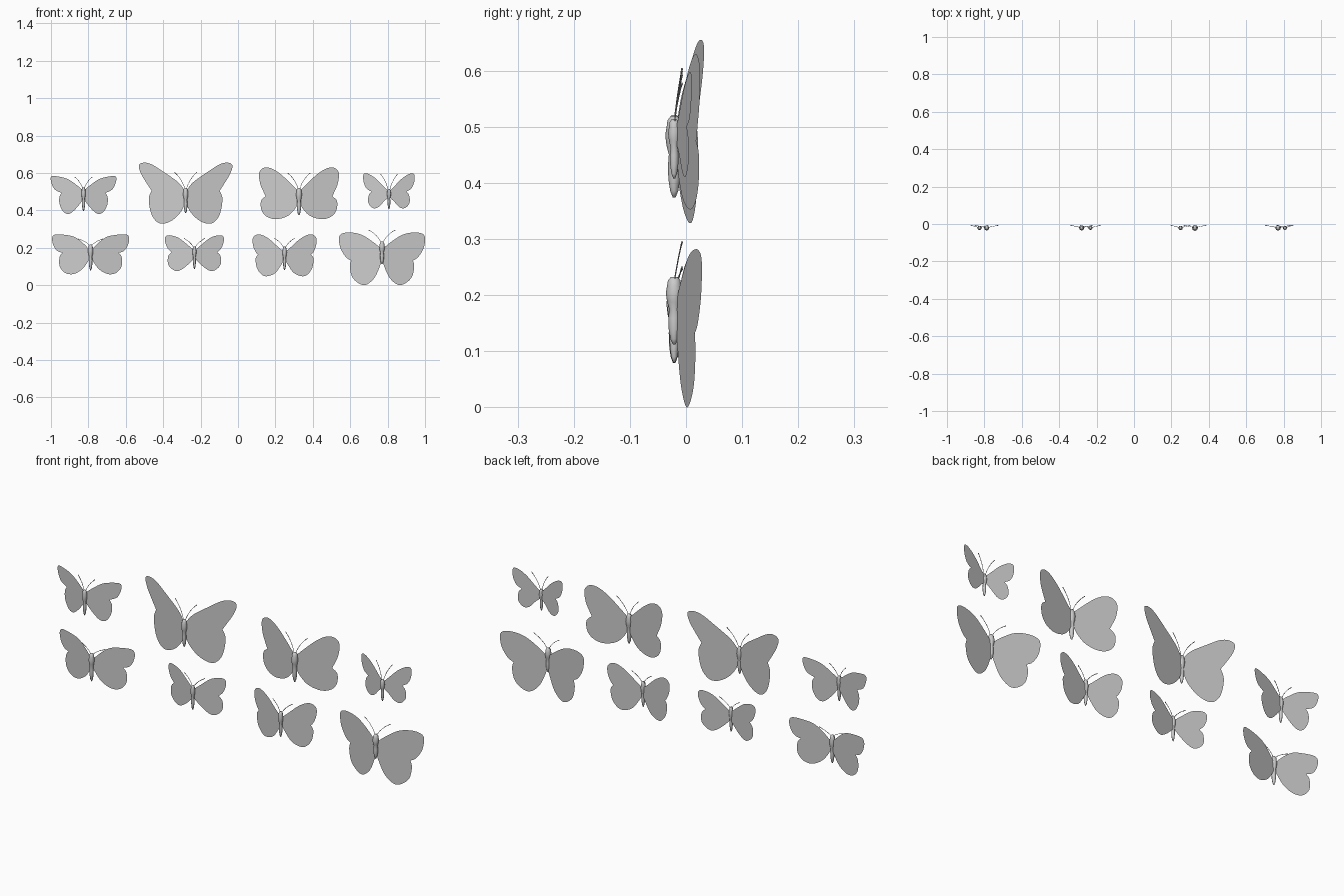
import bpy, bmesh
from math import cos, sin, pi
from mathutils import Vector

if "Cube" in bpy.data.objects:
    bpy.data.objects.remove(bpy.data.objects["Cube"])

WING_Y, TILT, BODY_Y = -0.017, 0.197, -0.021


def add_object(name, bm):
    mesh = bpy.data.meshes.new(name)
    bm.to_mesh(mesh)
    bm.free()
    ob = bpy.data.objects.new(name, mesh)
    bpy.context.collection.objects.link(ob)
    return ob


def smooth_path(pts, steps=5):
    # Catmull-Rom curve through the points, without the last one
    p = [Vector(pts[0])] + [Vector(q) for q in pts] + [Vector(pts[-1])]
    out = []
    for i in range(1, len(p) - 2):
        a, b, c, d = p[i - 1:i + 3]
        for k in range(steps):
            t = k / steps
            out.append(0.5 * (2 * b + (c - a) * t + (2 * a - 5 * b + 4 * c - d) * t * t
                              + (3 * b - a - 3 * c + d) * t ** 3))
    return out + [p[-1]]


def wings(name, x, fore, hind):
    # mirrored flat sheets, swept back from the body, creased at the notch
    outline = smooth_path(fore)[:-1] + smooth_path(hind)
    bm = bmesh.new()
    for side in (1, -1):
        vs = [bm.verts.new((x + side * max(p.x, 0) / 100,
                            WING_Y + TILT * max(p.x, 0) / 100,
                            max(p.y, 0) / 100)) for p in outline]
        bm.faces.new(vs if side < 0 else vs[::-1]).normal_update()
    bmesh.ops.triangulate(bm, faces=bm.faces[:])
    add_object(name, bm)


def body(name, x, top, bottom, r):
    # lathed head, thorax and abdomen
    profile = [(0.02, .4), (.07, .75), (.15, .85), (.25, 1), (.38, .85), (.48, .6),
               (.62, .7), (.78, .65), (.92, .45), (1, .15)]
    n = 8
    bm = bmesh.new()
    rings = [[bm.verts.new((x + r * f * cos(2 * pi * k / n), BODY_Y + r * f * sin(2 * pi * k / n),
                            top + (bottom - top) * t)) for k in range(n)] for t, f in profile]
    for a, b in zip(rings, rings[1:]):
        for k in range(n):
            bm.faces.new((a[k], b[k], b[(k + 1) % n], a[(k + 1) % n]))
    bm.faces.new(rings[0])
    bm.faces.new(rings[-1][::-1])
    bmesh.ops.recalc_face_normals(bm, faces=bm.faces[:])
    for f in bm.faces:
        f.smooth = True
    add_object(name, bm)


def antennae(name, x, top, spread, tip_z):
    # pair of thin curved feelers
    cu = bpy.data.curves.new(name, 'CURVE')
    cu.dimensions = '3D'
    cu.bevel_depth = 0.0012
    cu.bevel_resolution = 1
    cu.use_fill_caps = True
    base = top - 0.012
    for s in (1, -1):
        sp = cu.splines.new('POLY')
        sp.points.add(6)
        for i, p in enumerate(sp.points):
            t = i / 6
            p.co = (x + s * (0.004 + (spread - 0.004) * t ** 1.4), BODY_Y + 0.014 * t,
                    base + (tip_z - base) * (1.25 * t - .25 * t * t), 1)
            p.radius = 1.6 if i == 6 else 1
    ob = bpy.data.objects.new(name, cu)
    bpy.context.collection.objects.link(ob)


def butterfly(name, x, top, bottom, r, spread, tip_z, fore, hind):
    wings(name + "_wings", x, fore, hind)
    body(name + "_body", x, top, bottom, r)
    antennae(name + "_antennae", x, top, spread, tip_z)


# upper row, left to right (outlines in hundredths: distance from body, height)
butterfly("upper_butterfly_1", -.826, .524, .396, .012, .046, .578,
          [(0, 50.5), (3, 53), (8, 56.5), (13, 58), (17, 58.2), (17.4, 55.5), (15.5, 51.3), (11.7, 49.3)],
          [(11.7, 49.3), (12.9, 47), (12.7, 43), (10.5, 39), (7.5, 38.2), (4, 41), (0, 46)])
butterfly("upper_butterfly_2", -.28, .522, .385, .014, .06, .604,
          [(0, 50), (4, 55), (11, 60), (18, 64.5), (22.5, 65.5), (25, 64), (23.8, 59.5), (20.5, 54), (18.2, 50.5)],
          [(18.2, 50.5), (19.7, 46), (18.3, 38), (15, 33.6), (11, 33), (6, 35.5), (2, 40), (0, 45)])
butterfly("upper_butterfly_3", .326, .522, .374, .016, .06, .60,
          [(0, 50), (4, 54), (10, 59.5), (15, 62.5), (19, 62.7), (21.3, 60), (20.8, 54.5), (19, 50), (17.8, 47.5)],
          [(17.8, 47.5), (20.3, 45), (20, 40), (17, 36.5), (12, 35.3), (6, 37), (2, 41), (0, 45)])
butterfly("upper_butterfly_4", .807, .516, .408, .011, .045, .593,
          [(0, 50), (3, 53), (7, 57), (11, 59.5), (13.5, 59.3), (13.6, 55.5), (12, 51.7), (9.3, 50)],
          [(9.3, 50), (10.8, 48), (11, 44), (8.5, 41.2), (5.5, 41.8), (2.5, 45), (0, 47)])
# lower row, left to right
butterfly("lower_butterfly_1", -.788, .22, .079, .014, .064, .247,
          [(0, 18), (3, 21.5), (8, 25.5), (13, 26.8), (19, 27.1), (20.6, 25), (19.8, 21), (17.8, 18.3), (15, 17.3)],
          [(15, 17.3), (16.6, 15), (16.5, 10), (13.5, 6.5), (9, 6), (4, 9), (0, 15)])
butterfly("lower_butterfly_2", -.233, .21, .086, .011, .056, .25,
          [(0, 18.5), (3, 21), (8, 25), (12, 26.5), (15, 26.4), (15.8, 24), (14.5, 20), (12.2, 17.5)],
          [(12.2, 17.5), (14, 15.5), (14, 11), (11, 8), (8, 7.8), (4, 10.5), (0, 14.5)])
butterfly("lower_butterfly_3", .249, .208, .08, .012, .053, .25,
          [(0, 17.5), (3, 20), (8, 24.5), (12, 26.8), (15, 27), (17, 25), (16.8, 21), (15.3, 17.5), (14.2, 16.3)],
          [(14.2, 16.3), (15.5, 14), (14.7, 9), (12, 5.5), (9, 4.8), (5, 6.5), (2, 10.5), (0, 14)])
butterfly("lower_butterfly_4", .77, .235, .112, .015, .07, .295,
          [(0, 19), (4, 22.5), (10, 26.5), (15, 28), (20, 28), (22.9, 26), (22.3, 20), (19.3, 15), (16.5, 13.2)],
          [(16.5, 13.2), (17.2, 10), (16, 4.5), (12.5, 1), (8.5, .2), (4, 4), (1, 10.5), (0, 14)])
